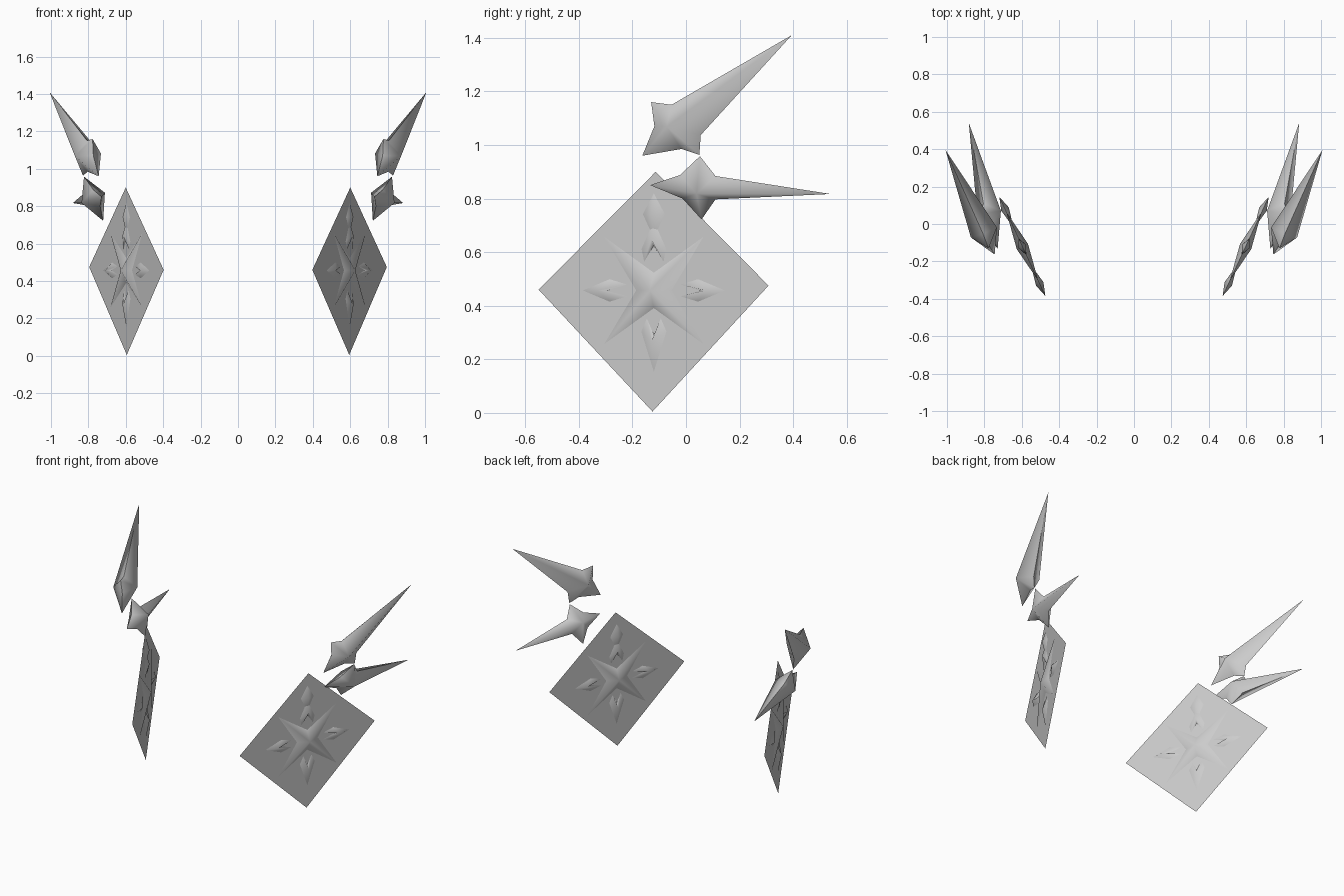
import bpy
import bmesh
from mathutils import Vector

if "Cube" in bpy.data.objects:
    bpy.data.objects.remove(bpy.data.objects["Cube"])


class Plane:
    """Leaning plane that turns side-view (y, z) points into 3D points."""
    def __init__(self, x, y, z, by, bz):
        self.x, self.y, self.z, self.by, self.bz = x, y, z, by, bz
        self.normal = Vector((1, -by, -bz)).normalized()

    def at(self, p):
        y, z = p
        return Vector((self.x + self.by * (y - self.y) + self.bz * (z - self.z), y, z))


def finish(name, bm):
    me = bpy.data.meshes.new(name)
    bm.to_mesh(me)
    bm.free()
    ob = bpy.data.objects.new(name, me)
    bpy.context.collection.objects.link(ob)
    mirror = ob.modifiers.new("mirror", 'MIRROR')
    mirror.use_mirror_merge = False
    return ob


def faceted_gem(name, plane, rim, centre, thick):
    """Outline with a raised peak on both sides, soft ridges and a sharp rim."""
    bm = bmesh.new()
    ring = [bm.verts.new(plane.at(p)) for p in rim]
    for side in (1, -1):
        peak = bm.verts.new(plane.at(centre) + plane.normal * thick * side)
        for a, b in zip(ring, ring[1:] + ring[:1]):
            bm.faces.new((a, b, peak)).smooth = True
    bmesh.ops.recalc_face_normals(bm, faces=bm.faces)
    ring_set = set(ring)
    for e in bm.edges:
        e.smooth = not all(v in ring_set for v in e.verts)
    return finish(name, bm)


CY, CZ = -0.12, 0.457
panel = Plane(0.597, CY, CZ, 0.464, 0.0)

# thin diamond panel
bm = bmesh.new()
bm.faces.new([bm.verts.new(panel.at(p)) for p in
              ((-0.55, 0.46), (-0.125, 0.005), (0.308, 0.475), (-0.113, 0.90))])
finish("diamond_panel", bm)

# four pointed star in the panel
star = []
for (ty, tz), (ny, nz) in zip(((1, 1), (-1, 1), (-1, -1), (1, -1)),
                              ((0, 1), (-1, 0), (0, -1), (1, 0))):
    star.append((CY + 0.185 * ty, CZ + 0.2 * tz))
    star.append((CY + 0.066 * ny, CZ + 0.066 * nz))
faceted_gem("panel_star", panel, star, (CY, CZ), 0.033)


def arm_shape(name, direction, profile, peak):
    """Small gem from (sideways, outward) points, laid out along one direction."""
    dy, dz = direction

    def place(s, r):
        return (CY + r * dy - s * dz, CZ + r * dz + s * dy)
    faceted_gem(name, panel, [place(*p) for p in profile], place(0, peak), 0.022)


def kite(tip, wide, end, notch, w, we):
    return [(0, tip), (w, wide), (we, end), (0, notch), (-we, end), (-w, wide)]


# small notched kites around the star
arm_shape("kite_front", (-1, 0), kite(0.265, 0.165, 0.10, 0.175, 0.042, 0.022), 0.20)
arm_shape("kite_back", (1, 0), kite(0.265, 0.165, 0.10, 0.175, 0.042, 0.022), 0.20)
arm_shape("kite_bottom", (0, -1), kite(0.303, 0.153, 0.105, 0.165, 0.047, 0.026), 0.19)
arm_shape("kite_top", (0, 1), kite(0.26, 0.155, 0.108, 0.168, 0.046, 0.036), 0.19)
arm_shape("diamond_top", (0, 1), [(0, 0.362), (0.041, 0.285), (0, 0.195), (-0.041, 0.285)], 0.285)

# long swept spikes above the panel
faceted_gem("upper_spike", Plane(0.80, -0.05, 1.07, 0.39, 0.10),
            [(0.395, 1.41), (-0.054, 1.15), (-0.13, 1.16), (-0.118, 1.07),
             (-0.163, 0.96), (-0.017, 0.985), (0.05, 0.963), (0.055, 1.037)],
            (-0.045, 1.075), 0.075)
faceted_gem("lower_spike", Plane(0.772, 0.055, 0.84, 0.25, 0.44),
            [(0.54, 0.817), (0.11, 0.884), (0.052, 0.958), (-0.022, 0.888),
             (-0.134, 0.85), (-0.013, 0.80), (0.058, 0.722), (0.11, 0.797)],
            (0.055, 0.845), 0.07)
